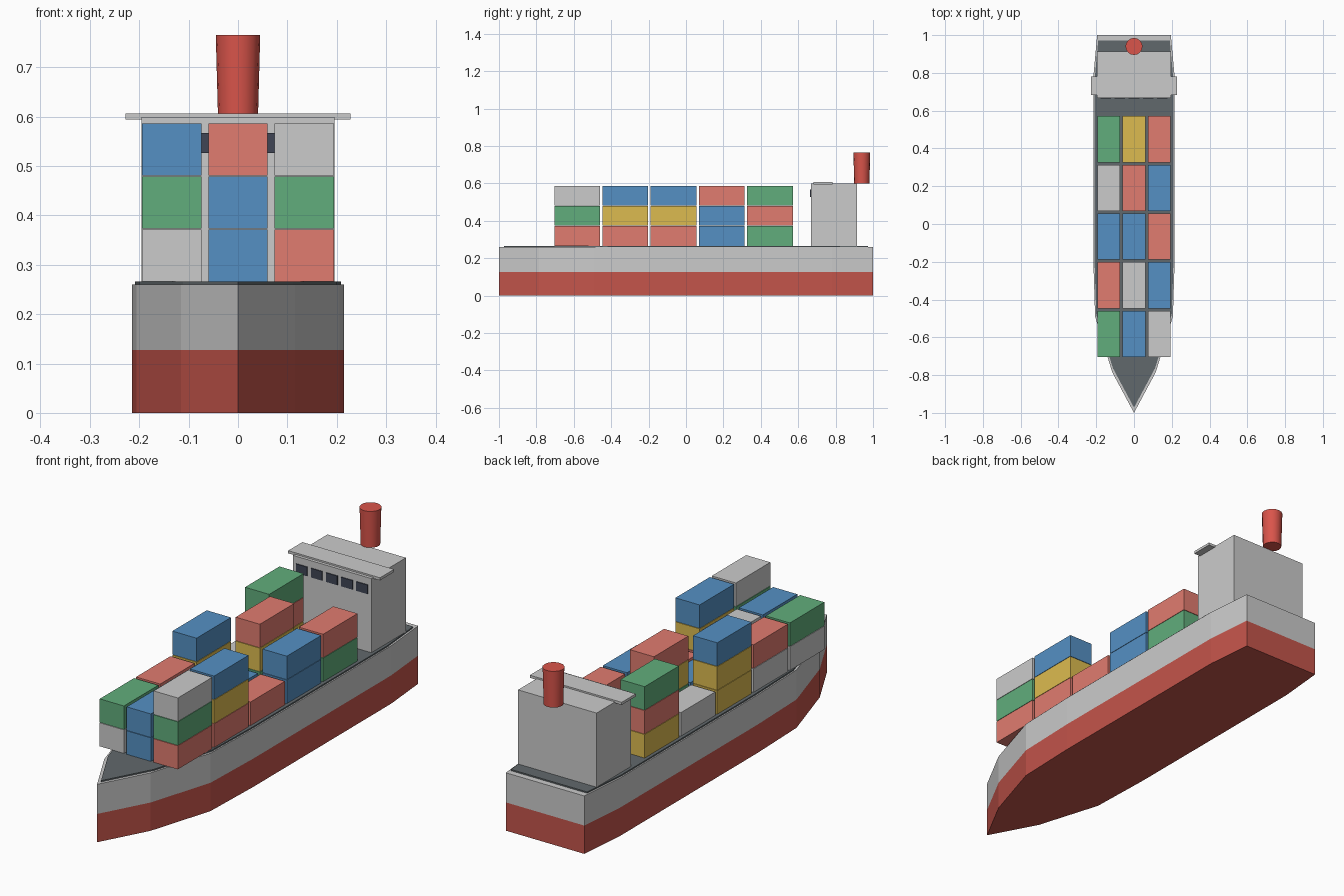
import bpy, bmesh
from math import pi

if "Cube" in bpy.data.objects:
    bpy.data.objects.remove(bpy.data.objects["Cube"])

def material(name, rgb):
    m = bpy.data.materials.new(name)
    m.diffuse_color = (*rgb, 1)
    m.use_nodes = True
    m.node_tree.nodes["Principled BSDF"].inputs["Base Color"].default_value = m.diffuse_color
    return m

MATS = {
    "R": material("red", (0.75, 0.20, 0.16)),
    "B": material("blue", (0.09, 0.28, 0.55)),
    "G": material("green", (0.12, 0.42, 0.20)),
    "Y": material("yellow", (0.72, 0.50, 0.08)),
    "W": None,
}
HULL_RED = material("hull_red", (0.55, 0.09, 0.07))
FUNNEL_RED = material("funnel_red", (0.70, 0.09, 0.07))
DECK = material("deck_grey", (0.12, 0.14, 0.15))
GLASS = material("window_dark", (0.05, 0.06, 0.09))

def finish(bm, name, mat):
    bmesh.ops.recalc_face_normals(bm, faces=bm.faces)
    me = bpy.data.meshes.new(name)
    bm.to_mesh(me)
    bm.free()
    if mat:
        me.materials.append(mat)
    ob = bpy.data.objects.new(name, me)
    bpy.context.collection.objects.link(ob)
    return ob

def box(name, x, y, z, mat=None):
    """Box from (min, max) ranges on each axis."""
    bm = bmesh.new()
    bmesh.ops.create_cube(bm, size=1)
    for v in bm.verts:
        v.co = [(r[0] + r[1]) / 2 + c * (r[1] - r[0]) for r, c in zip((x, y, z), v.co)]
    return finish(bm, name, mat)

# Plan outline of the hull, starboard half from bow to stern
HALF = [(0, -1), (0.115, -0.785), (0.206, -0.49), (0.215, -0.2), (0.215, 0.78), (0.195, 1)]
OUTLINE = HALF + [(-x, y) for x, y in reversed(HALF[1:])]

def slab(name, z0, z1, scale=1.0, mat=None):
    bm = bmesh.new()
    face = bm.faces.new([bm.verts.new((x * scale, y * scale, z0)) for x, y in OUTLINE])
    ext = bmesh.ops.extrude_face_region(bm, geom=[face])
    for g in ext["geom"]:
        if isinstance(g, bmesh.types.BMVert):
            g.co.z = z1
    # keep the underside closed
    if not face.is_valid:
        bottom = [v for v in bm.verts if abs(v.co.z - z0) < 1e-6]
        bmesh.ops.contextual_create(bm, geom=bottom)
    return finish(bm, name, mat)

# Hull bands and deck
slab("lower_hull", 0, 0.127, mat=HULL_RED)
slab("upper_hull", 0.127, 0.26)
slab("deck", 0.25, 0.266, 0.972, DECK)

# Cargo: rows from bow to stern; left, centre, right stacks, bottom to top
CARGO = [
    ("WG", "BB", "RGW"),
    ("WR", "BW", "RYB"),
    ("YYB", "B", "R"),
    ("W", "GYR", "BB"),
    ("YRG", "Y", "GR"),
]
for r, row in enumerate(CARGO):
    yc = -0.582 + r * 0.2577
    for c, stack in enumerate(row):
        xc = (c - 1) * 0.134
        for k, colour in enumerate(stack):
            z = 0.266 + k * 0.1075
            box(f"container_{r}_{c}_{k}", (xc - 0.06, xc + 0.06),
                (yc - 0.122, yc + 0.122), (z, z + 0.1055), MATS[colour])

# Bridge house with roof wing and windows
box("bridge_house", (-0.195, 0.195), (0.668, 0.913), (0.262, 0.599))
box("bridge_wing", (-0.228, 0.228), (0.682, 0.782), (0.594, 0.606))
for i in range(-2, 3):
    box(f"bridge_window_{i + 3}", (i * 0.075 - 0.028, i * 0.075 + 0.028),
        (0.664, 0.672), (0.526, 0.567), GLASS)

# Funnel, flaring slightly towards the top
bpy.ops.mesh.primitive_cone_add(vertices=16, radius1=0.0405, radius2=0.045,
                                depth=0.165, location=(0, 0.94, 0.6825))
funnel = bpy.context.object
funnel.name = "funnel"
funnel.data.materials.append(FUNNEL_RED)
bpy.ops.object.shade_smooth_by_angle(angle=pi / 6)
